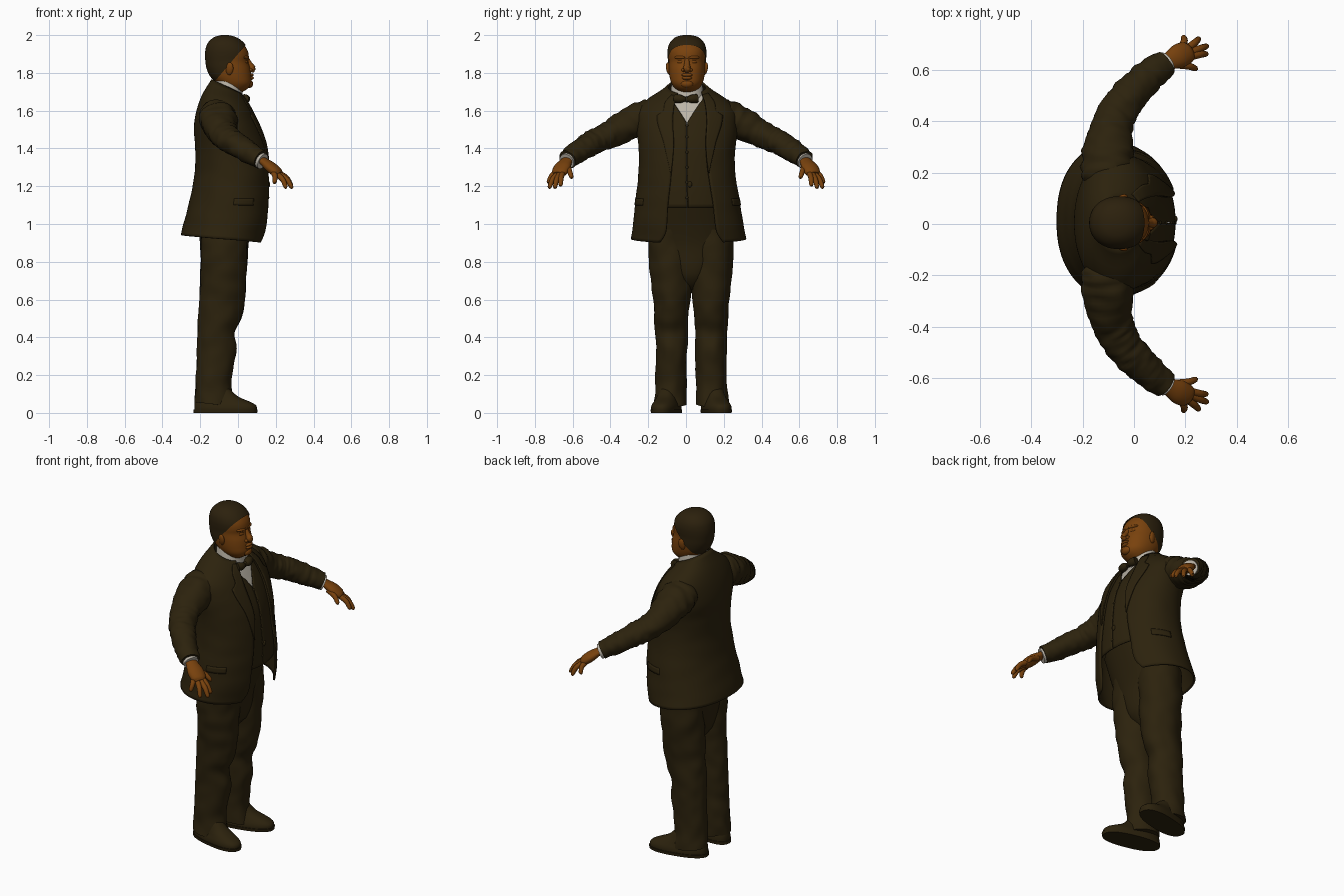
import bpy, bmesh, math
from math import sin, cos, pi
from mathutils import Vector, Matrix, noise

if "Cube" in bpy.data.objects:
    bpy.data.objects.remove(bpy.data.objects["Cube"])


def material(name, rgb):
    m = bpy.data.materials.new(name)
    m.diffuse_color = (*rgb, 1)
    m.use_nodes = True
    m.node_tree.nodes["Principled BSDF"].inputs["Base Color"].default_value = m.diffuse_color
    return m


SUIT = material("dark brown cloth", (0.025, 0.016, 0.004))
HAIR = material("dark hair", (0.025, 0.015, 0.004))
SKIN = material("brown skin", (0.19, 0.054, 0.004))
SHIRT = material("off white shirt", (0.50, 0.46, 0.39))


def sample(rows, t):
    """Smooth interpolation of rows by their first column."""
    i = max([k for k in range(len(rows) - 1) if rows[k][0] <= t] or [0])
    a, b = rows[i], rows[i + 1]
    p, q = rows[max(i - 1, 0)], rows[min(i + 2, len(rows) - 1)]
    h = b[0] - a[0]
    u = (t - a[0]) / h
    out = []
    for j in range(1, len(a)):
        ma = (b[j] - p[j]) / (b[0] - p[0]) * h
        mb = (q[j] - a[j]) / (q[0] - a[0]) * h
        out.append((2*u**3 - 3*u*u + 1) * a[j] + (u**3 - 2*u*u + u) * ma
                   + (3*u*u - 2*u**3) * b[j] + (u**3 - u*u) * mb)
    return out


def finish(name, bm, mat, angle=50):
    bmesh.ops.recalc_face_normals(bm, faces=bm.faces)
    me = bpy.data.meshes.new(name)
    bm.to_mesh(me)
    bm.free()
    me.materials.append(mat)
    ob = bpy.data.objects.new(name, me)
    bpy.context.collection.objects.link(ob)
    bpy.ops.object.select_all(action='DESELECT')
    ob.select_set(True)
    bpy.context.view_layer.objects.active = ob
    bpy.ops.object.shade_smooth_by_angle(angle=math.radians(angle))
    return ob


def grid(rings, closed):
    """Quads between point rings, capped when closed."""
    bm = bmesh.new()
    vs = [[bm.verts.new(p) for p in r] for r in rings]
    n = len(vs[0])
    for a, b in zip(vs, vs[1:]):
        for k in range(n if closed else n - 1):
            l = (k + 1) % n
            bm.faces.new((a[k], a[l], b[l], b[k]))
    if closed:
        bm.faces.new(vs[0])
        bm.faces.new(vs[-1])
    return bm


def body(name, prof, z0, z1, mat, lo=None, hi=None, off=0, thick=0, rows=30, cols=48,
         n=2.15, fold=0, move=None):
    """Wrap around a profile of (z, back x, front x, centre y, half width, tilt).
    lo/hi limit the wrap to a range of angles."""
    rings = []
    for i in range(rows + 1):
        z = z0 + (z1 - z0) * i / rows
        xb, xf, cy, w, tilt = sample(prof, z)
        w, rx, cx = w + off, (xf - xb) / 2 + off, (xf + xb) / 2
        a, b = (lo(z, w, n), hi(z, w, n)) if lo else (0, 2 * pi)
        ring = []
        for k in range(cols + (1 if lo else 0)):
            t = a + (b - a) * k / cols
            c, s = cos(t), sin(t)
            x = math.copysign(abs(c) ** (2 / n), c)
            y = math.copysign(abs(s) ** (2 / n), s)
            f = 1 + fold * noise.noise((x * 1.5 + cy * 9, y * 1.5, z * 13))
            ring.append((cx + rx * x * f, cy + w * y * f, z - tilt * cos(t)))
        rings.append(ring)
    bm = grid(rings, lo is None)
    if move:
        bm.transform(move)
    ob = finish(name, bm, mat)
    if thick:
        m = ob.modifiers.new("thickness", 'SOLIDIFY')
        m.thickness, m.offset = thick, 0
    return ob


def tube(name, pts, mat, flat=1, steps=6, cols=20, s=1, fold=0):
    """Sweep along points (x, y, z, radius); s = -1 mirrors it."""
    rows = [(i, *p) for i, p in enumerate(pts)]
    rings = []
    total = (len(pts) - 1) * steps
    for i in range(total + 1):
        t = i / steps
        x, y, z, r = sample(rows, t)
        e, f = sample(rows, max(t - .05, 0)), sample(rows, min(t + .05, len(pts) - 1))
        d = (Vector(f[:3]) - Vector(e[:3])).normalized()
        side = d.cross(Vector((0, 0, 1)) if abs(d.z) < .95 else Vector((0, 1, 0))).normalized()
        up = side.cross(d)
        ring = []
        for k in range(cols):
            a = 2 * pi * k / cols
            g = 1 + fold * noise.noise((t * 3.5, cos(a) * 1.2, sin(a) * 1.2 + s))
            p = Vector((x, y, z)) + (side * cos(a) + up * sin(a) * flat) * r * g
            ring.append((p.x, p.y * s, p.z))
        rings.append(ring)
    return finish(name, grid(rings, True), mat)


def ball(name, loc, size, mat, rot=(0, 0, 0)):
    bm = bmesh.new()
    r = Matrix.Rotation(rot[2], 4, 'Z') @ Matrix.Rotation(rot[1], 4, 'Y') @ Matrix.Rotation(rot[0], 4, 'X')
    bmesh.ops.create_uvsphere(bm, u_segments=20, v_segments=12, radius=1,
                              matrix=Matrix.Translation(loc) @ r @ Matrix.Diagonal((*size, 1)))
    return finish(name, bm, mat)


def at(y, w, n):
    """Wrap angle of sideways position y at the front."""
    return math.copysign(math.asin(min(abs(y) / w, 1) ** (n / 2)), y)


# Jacket, waistcoat and shirt share one torso profile
TORSO = [(.92, -.298, .140, .015, .30, .02), (1.0, -.28, .160, .012, .288, .015),
         (1.15, -.245, .170, .008, .266, .0), (1.3, -.222, .163, .005, .250, 0),
         (1.42, -.223, .147, .005, .252, 0), (1.52, -.228, .112, .005, .262, 0),
         (1.60, -.213, .076, .005, .255, .008), (1.66, -.187, .05, .005, .200, .02),
         (1.70, -.157, .032, .005, .132, .032), (1.73, -.132, .018, .005, .092, .04)]
GAP = [(.92, .165), (.97, .135), (1.1, .12), (1.25, .10), (1.42, .085), (1.55, .09), (1.66, .08), (1.73, .06)]
gap = lambda z: sample(GAP, z)[0]
body("jacket", TORSO, .92, 1.725, SUIT, lambda z, w, n: at(gap(z) + .015, w, n),
     lambda z, w, n: 2 * pi - at(gap(z) - .015, w, n), thick=.010, rows=50, cols=80, fold=.012)
vee = lambda z: .001 + max(0, z - 1.535) * .55
LAPEL = [(1.27, .004), (1.42, .05), (1.58, .085), (1.60, .055), (1.66, .05), (1.71, .03)]
lap = lambda z: sample(LAPEL, z)[0]
for s in (1, -1):
    body("waistcoat_front", TORSO, 1.09, 1.70, SUIT, lambda z, w, n: s * at(vee(z), w, n),
         lambda z, w, n: s * 1.05, off=-.011, thick=.006, cols=20)
    body("lapel", TORSO, 1.27, 1.71, SUIT, lambda z, w, n: at(s * (gap(z) + .015 * s), w, n),
         lambda z, w, n: at(s * (gap(z) + .015 * s + lap(z)), w, n), off=.009, thick=.006, rows=30, cols=6)
    body("pocket_flap", TORSO, 1.10, 1.135, SUIT, lambda z, w, n: s * 1.0, lambda z, w, n: s * 1.5,
         off=.007, thick=.006, rows=3, cols=10)
body("shirt_front", TORSO, 1.5, 1.72, SHIRT, lambda z, w, n: -.9, lambda z, w, n: .9, off=-.018, cols=20)
for z in (1.14, 1.22, 1.30, 1.38, 1.46, 1.52):
    ball("waistcoat_button", (sample(TORSO, z)[1] - .010, .005, z), (.006, .008, .008), SUIT)
ball("watch_fob", (.162, .02, 1.21), (.008, .012, .016), SUIT)

# Collar and bow tie
COLLAR = [(1.69, -.125, .03, .005, .088, .045), (1.75, -.12, .022, .005, .080, .045)]
body("shirt_collar", COLLAR, 1.69, 1.75, SHIRT, n=2.1, rows=4)
ball("bow_knot", (.042, .005, 1.66), (.014, .014, .016), SUIT)
for s in (1, -1):
    tube("bow_wing", [(.043, 0, 1.66, .010), (.043, .03, 1.662, .022), (.034, .060, 1.665, .023)],
         SUIT, s=s, cols=12)

# Head and neck
tube("neck", [(-.055, .004, 1.70, .072), (-.052, .004, 1.75, .074), (-.05, .004, 1.80, .076)], SKIN)
HEAD = [(1.70, -.09, .025, .005, .048, 0), (1.72, -.10, .056, .005, .066, 0), (1.745, -.115, .071, .005, .082, 0),
        (1.78, -.145, .071, .005, .092, 0), (1.82, -.162, .066, .005, .096, 0), (1.86, -.168, .055, .005, .096, 0),
        (1.89, -.17, .057, .005, .098, 0), (1.92, -.167, .050, .005, .097, 0), (1.95, -.157, .03, .005, .088, 0),
        (1.975, -.135, .002, .005, .068, 0), (1.99, -.108, -.03, .005, .042, 0), (1.995, -.085, -.055, .005, .016, 0)]
body("head", HEAD, 1.70, 1.995, SKIN, rows=40)
hair = body("hair", HEAD, 1.73, 1.995, HAIR, off=.005, rows=40, move=Matrix.Translation((0, 0, .005)))
bm = bmesh.new()
bm.from_mesh(hair.data)
bmesh.ops.bisect_plane(bm, geom=bm.verts[:] + bm.edges[:] + bm.faces[:], plane_co=(-.085, 0, 1.80),
                       plane_no=(1, 0, -.85), clear_outer=True)
bm.to_mesh(hair.data)
bm.free()
tube("nose", [(.050, .005, 1.872, .011), (.062, .005, 1.845, .015), (.074, .005, 1.822, .020),
              (.066, .005, 1.806, .012)], SKIN)
ball("upper_lip", (.069, .005, 1.789), (.014, .030, .009), SKIN)
ball("lower_lip", (.069, .005, 1.773), (.015, .027, .010), SKIN)
ball("chin", (.058, .005, 1.742), (.022, .034, .022), SKIN)
for s in (1, -1):
    ball("nostril_wing", (.062, .005 + s * .018, 1.815), (.014, .012, .010), SKIN)
    ball("brow", (.043, .005 + s * .037, 1.882), (.013, .032, .009), SKIN, (0, 0, s * .35))
    ball("eyelid", (.041, .005 + s * .036, 1.858), (.011, .018, .010), SKIN, (0, 0, s * .35))
    ball("ear", (-.045, .005 + s * .097, 1.822), (.021, .012, .034), SKIN, (s * -.15, .15, s * .3))

# Arms and hands
FINGERS = {"index": ((.215, .652, 1.272), (.288, .665, 1.202)), "middle": ((.217, .668, 1.265), (.290, .696, 1.190)),
           "ring": ((.205, .682, 1.265), (.257, .726, 1.190)), "little": ((.185, .688, 1.275), (.195, .732, 1.215)),
           "thumb": ((.165, .622, 1.30), (.248, .605, 1.245))}
for s in (1, -1):
    tube("sleeve", [(-.105, .14, 1.575, .075), (-.105, .20, 1.568, .100), (-.100, .29, 1.535, .097),
                    (-.082, .39, 1.480, .080), (-.050, .46, 1.448, .074), (-.006, .515, 1.420, .070),
                    (.055, .575, 1.38, .064), (.122, .627, 1.341, .054)], SUIT, s=s, cols=28, steps=8,
         flat=.9, fold=.12)
    tube("shirt_cuff", [(.09, .605, 1.353, .043), (.131, .632, 1.331, .043)], SHIRT, s=s)
    tube("palm", [(.11, .62, 1.348, .030), (.14, .637, 1.328, .036), (.175, .655, 1.300, .047),
                  (.207, .67, 1.273, .043), (.22, .677, 1.262, .028)], SKIN, flat=.6, s=s)
    for name, (a, b) in FINGERS.items():
        a, b = Vector(a), Vector(b)
        m = a.lerp(b, .5) + Vector((.006, .003, .007))
        tube(name + "_finger", [(*a, .015), (*m, .014), (*a.lerp(b, .9), .011), (*b, .004)], SKIN,
             s=s, cols=10, steps=4)

# Trousers
MID = .028
PELVIS = [(.65, -.13, -.04, MID, .04, 0), (.72, -.18, .025, MID, .10, 0),
          (.9, -.202, .056, MID - .005, .20, 0), (1.12, -.205, .13, MID - .015, .225, 0)]
body("trouser_seat", PELVIS, .65, 1.12, SUIT, rows=16)
LEG = [(.045, -.230, -.018, .112, .086, .012), (.12, -.225, -.035, .109, .082, 0), (.2, -.222, -.032, .106, .082, 0),
       (.33, -.217, -.008, .105, .083, 0), (.43, -.213, -.018, .104, .086, 0), (.5, -.21, .016, .104, .090, 0),
       (.6, -.203, .036, .103, .097, 0), (.7, -.198, .044, .105, .108, 0), (.85, -.195, .050, .110, .114, 0),
       (1.05, -.19, .065, .105, .115, 0)]
for s in (1, -1):
    leg = [(z, b, f, MID + s * c, w, t) for z, b, f, c, w, t in LEG]
    body("trouser_leg", leg, .045, .97, SUIT, n=2.0, rows=50, fold=.07)

# Shoes with soles, toes turned out
SHOE = [(.0, -.01, .32, 0, .064, 0), (.02, -.012, .325, 0, .070, 0), (.042, -.012, .318, 0, .067, 0),
        (.060, -.01, .285, 0, .060, 0), (.085, -.005, .225, 0, .054, 0), (.13, .0, .175, 0, .045, 0)]
SOLE = [(.0, -.016, .326, 0, .070, 0), (.018, -.016, .329, 0, .073, 0)]
for s in (1, -1):
    turn = Matrix.Translation((-.218, MID + s * .098, 0)) @ Matrix.Rotation(s * .22, 4, 'Z')
    body("shoe", SHOE, .004, .13, SUIT, rows=14, n=2.4, move=turn)
    body("shoe_sole", SOLE, 0, .018, SUIT, rows=2, n=2.4, move=turn)
